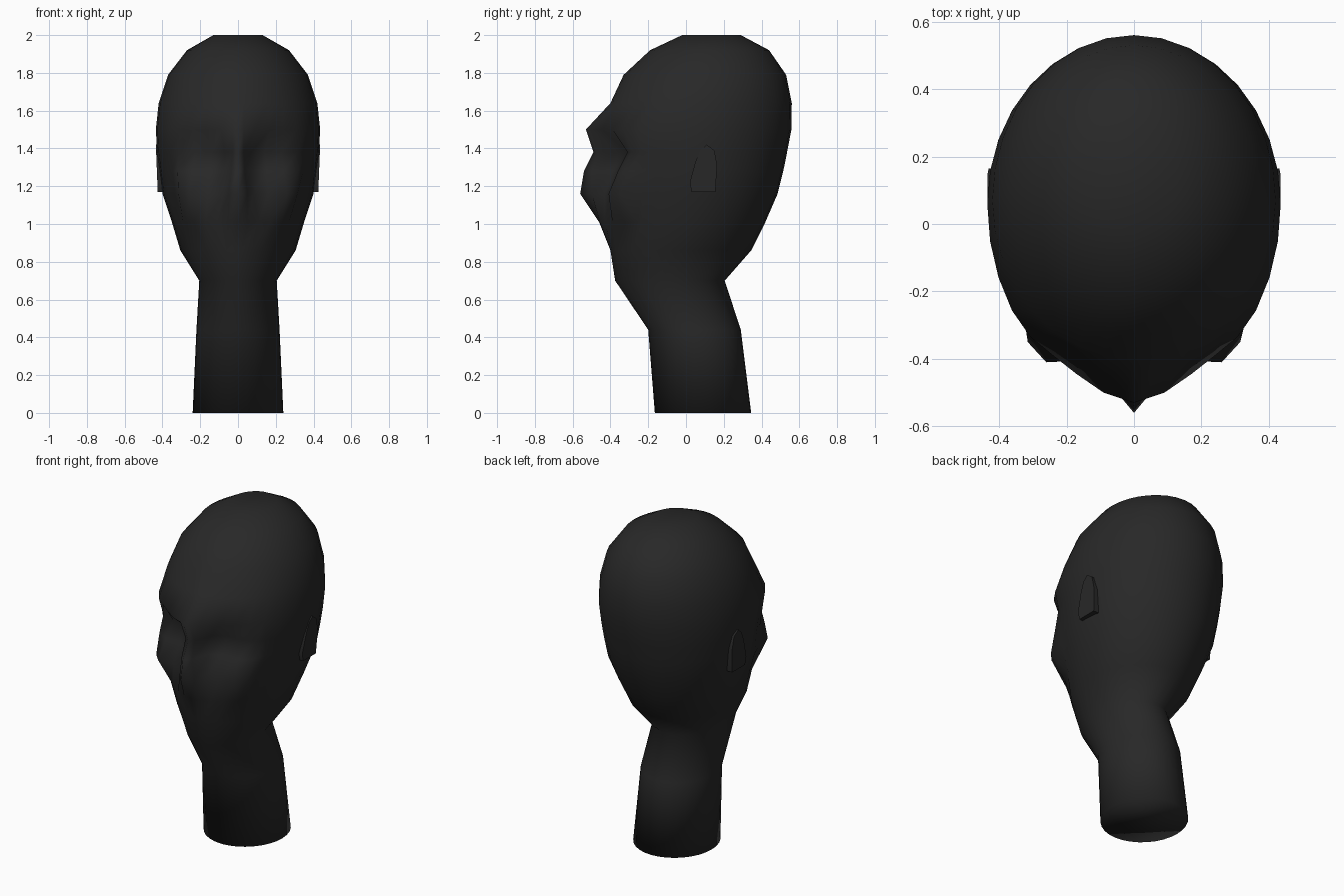
import bpy
import bmesh
from math import sin, cos, radians

default_cube = bpy.data.objects.get("Cube")
if default_cube:
    bpy.data.objects.remove(default_cube, do_unlink=True)

# Single dark material
black = bpy.data.materials.new("matte black")
black.use_nodes = True
colour = (0.021, 0.021, 0.021, 1)
black.diffuse_color = colour
shader = black.node_tree.nodes["Principled BSDF"]
shader.inputs["Base Color"].default_value = colour
shader.inputs["Roughness"].default_value = 0.8


def make_object(name, bm):
    """Turn a bmesh into a named object with consistent outward normals."""
    bmesh.ops.recalc_face_normals(bm, faces=bm.faces[:])
    mesh = bpy.data.meshes.new(name)
    bm.to_mesh(mesh)
    bm.free()
    mesh.materials.append(black)
    obj = bpy.data.objects.new(name, mesh)
    bpy.context.collection.objects.link(obj)
    return obj


def loft(bm, rings):
    """Skin a stack of closed rings and cap both ends."""
    loops = [[bm.verts.new(point) for point in ring] for ring in rings]
    for lower, upper in zip(loops, loops[1:]):
        for i in range(len(lower)):
            j = (i + 1) % len(lower)
            bm.faces.new((lower[i], lower[j], upper[j], upper[i]))
    bm.faces.new(loops[0][::-1])
    bm.faces.new(loops[-1])


# Column angles from the face centre line round to the back
angles = [0, 4, 12, 22.5, 34, 45] + [45 + 11.25 * k for k in range(1, 13)]

# Head and neck sections: height, half width, widest y, front y, back y
sections = [
    (0.0, 0.24, 0.09, -0.165, 0.345),
    (0.44, 0.22, 0.045, -0.20, 0.29),
    (0.70, 0.205, -0.085, -0.375, 0.205),
    (0.86, 0.305, -0.02, -0.40, 0.345),
    (1.01, 0.35, 0.03, -0.44, 0.42),
    (1.16, 0.40, 0.05, -0.46, 0.485),
    (1.28, 0.415, 0.06, -0.46, 0.515),
    (1.38, 0.428, 0.06, -0.47, 0.535),
    (1.50, 0.435, 0.06, -0.51, 0.558),
    (1.64, 0.42, 0.07, -0.40, 0.56),
    (1.79, 0.37, 0.10, -0.33, 0.53),
    (1.92, 0.27, 0.125, -0.19, 0.44),
    (2.0, 0.13, 0.135, -0.02, 0.29),
]

# Sculpted front columns (x, y): mouth, nose tip and cheeks, nose, sockets, brow
face = {
    1.01: [(0, -0.46), (0.05, -0.455), (0.11, -0.43), (0.17, -0.39), (0.23, -0.33), (0.27, -0.26)],
    1.16: [(0, -0.56), (0.05, -0.50), (0.08, -0.43), (0.16, -0.405), (0.26, -0.41), (0.315, -0.35)],
    1.28: [(0, -0.54), (0.035, -0.50), (0.075, -0.39), (0.15, -0.36), (0.24, -0.36), (0.32, -0.31)],
    1.38: [(0, -0.49), (0.03, -0.47), (0.07, -0.36), (0.14, -0.31), (0.23, -0.31), (0.315, -0.28)],
    1.50: [(0, -0.53), (0.03, -0.52), (0.09, -0.50), (0.17, -0.445), (0.24, -0.39), (0.307, -0.335)],
}


def section_ring(z, width, centre, front, back):
    half = []
    for angle in angles:
        a = radians(angle)
        reach = centre - front if angle < 90 else back - centre
        half.append((width * sin(a), centre - reach * cos(a)))
    sculpted = face.get(z, [])
    half[:len(sculpted)] = sculpted
    mirrored = [(-x, y) for x, y in half[-2:0:-1]]
    return [(x, y, z) for x, y in half + mirrored]


bm = bmesh.new()
loft(bm, [section_ring(*section) for section in sections])
head = make_object("head_and_neck", bm)
for polygon in head.data.polygons:
    polygon.use_smooth = True

# Ears: thin arched tabs set into the sides of the head
ear_outline = [(0.03, 1.17), (0.02, 1.22), (0.05, 1.33), (0.075, 1.39), (0.11, 1.42),
               (0.15, 1.39), (0.165, 1.31), (0.155, 1.17)]


def make_ear(name, side):
    bm = bmesh.new()
    inner = [(side * 0.36, y, z) for y, z in ear_outline]
    outer = [(side * (0.425 + 0.04 * (z - 1.17)), y, z) for y, z in ear_outline]
    loft(bm, [inner, outer])
    ear = make_object(name, bm)
    bpy.ops.object.select_all(action="DESELECT")
    ear.select_set(True)
    bpy.context.view_layer.objects.active = ear
    bpy.ops.object.shade_smooth_by_angle(angle=radians(50))


make_ear("left_ear", 1)
make_ear("right_ear", -1)
